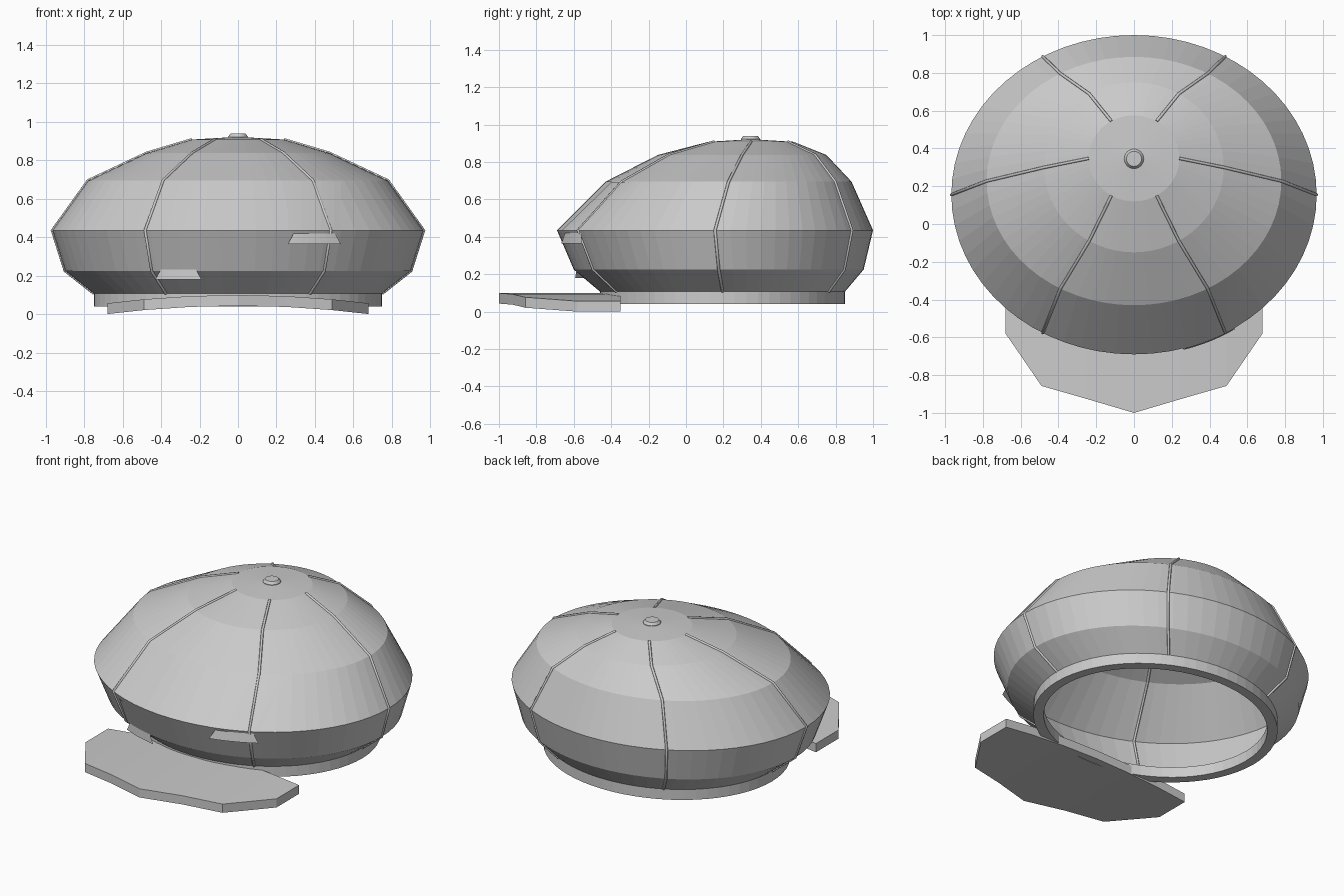
import bpy, bmesh, math

if "Cube" in bpy.data.objects:
    bpy.data.objects.remove(bpy.data.objects["Cube"])

SIDES = 64
grey = bpy.data.materials.new("plain grey cloth")
grey.diffuse_color = (0.6, 0.6, 0.6, 1)
grey.use_nodes = True
grey.node_tree.nodes["Principled BSDF"].inputs["Base Color"].default_value = grey.diffuse_color

# Crown rings: height, half width, front y, back y
RINGS = [(0.107, 0.75, -0.46, 0.85), (0.225, 0.90, -0.60, 0.95),
         (0.435, 0.967, -0.69, 1.0), (0.695, 0.78, -0.43, 0.885),
         (0.838, 0.475, -0.15, 0.75), (0.908, 0.24, 0.12, 0.575)]


def ring_point(ring, a):
    z, rx, y0, y1 = ring
    return (rx * math.cos(a), (y0 + y1) / 2 + (y1 - y0) / 2 * math.sin(a), z)


def add_object(name, bm, recalc=True):
    if recalc:
        bmesh.ops.recalc_face_normals(bm, faces=bm.faces[:])
    me = bpy.data.meshes.new(name)
    bm.to_mesh(me)
    bm.free()
    me.materials.append(grey)
    ob = bpy.data.objects.new(name, me)
    bpy.context.collection.objects.link(ob)
    return ob


def loft(name, rings, tip=None, closed=False, sides=SIDES):
    """Skin a stack of elliptical rings, with an optional apex or closed loop."""
    bm = bmesh.new()
    loops = [[bm.verts.new(ring_point(r, 2 * math.pi * i / sides)) for i in range(sides)]
             for r in rings]
    pairs = list(zip(loops, loops[1:]))
    if closed:
        pairs.append((loops[-1], loops[0]))
    for lo, hi in pairs:
        for i in range(sides):
            j = (i + 1) % sides
            bm.faces.new((lo[i], lo[j], hi[j], hi[i]))
    if tip:
        t = bm.verts.new(tip)
        for i in range(sides):
            bm.faces.new((loops[-1][i], loops[-1][(i + 1) % sides], t))
    return add_object(name, bm, closed)


def front_y(x, z):
    """y of the crown's front surface at x, z."""
    for a, b in zip(RINGS, RINGS[1:]):
        if a[0] <= z <= b[0]:
            t = (z - a[0]) / (b[0] - a[0])
            rx, y0, y1 = (a[k] + (b[k] - a[k]) * t for k in (1, 2, 3))
            return (y0 + y1) / 2 - (y1 - y0) / 2 * math.sqrt(1 - (x / rx) ** 2)


# Hollow crown
loft("crown", RINGS, tip=(0, 0.345, 0.922))

# Head band: closed ring with thickness
loft("head_band", [(0.04, 0.75, -0.46, 0.85), (0.107, 0.75, -0.46, 0.85),
                   (0.107, 0.69, -0.40, 0.79), (0.04, 0.69, -0.40, 0.79)], closed=True)

# Top button
loft("top_button", [(0.905, 0.052, 0.293, 0.397), (0.922, 0.052, 0.293, 0.397),
                    (0.938, 0.04, 0.305, 0.385)], tip=(0, 0.345, 0.938), sides=24)

# Six raised seams
for k in range(6):
    a = k * math.pi / 3
    cu = bpy.data.curves.new("seam", 'CURVE')
    cu.dimensions = '3D'
    cu.bevel_depth = 0.008
    cu.bevel_resolution = 1
    cu.use_fill_caps = True
    sp = cu.splines.new('POLY')
    sp.points.add(len(RINGS) - 1)
    for p, r in zip(sp.points, RINGS):
        p.co = (*ring_point(r, a), 1)
    cu.materials.append(grey)
    ob = bpy.data.objects.new("seam_%d" % (k + 1), cu)
    bpy.context.collection.objects.link(ob)

# Arched brim: columns of x, front y
bm = bmesh.new()
half = [(0.68, -0.58), (0.49, -0.857), (0.25, -0.926)]
cols = [(-x, y) for x, y in half] + [(0, -1.0)] + half[::-1]
rows = []
for x, y in cols:
    z = 0.043 * (1 - (x / 0.68) ** 2)
    rows.append([bm.verts.new(c) for c in ((x, y, z), (x, -0.35, z),
                                           (x, -0.35, z + 0.056), (x, y, z + 0.056))])
for a, b in zip(rows, rows[1:]):
    for i in range(4):
        j = (i + 1) % 4
        bm.faces.new((a[i], a[j], b[j], b[i]))
bm.faces.new(rows[0])
bm.faces.new(rows[-1])
add_object("brim", bm)


# Thin patches following the crown, each with a flared lower lip
def patch(name, x0, x1, z0, z1, lip_top, lip_z, lip_y_at):
    bm = bmesh.new()
    n = 8
    xs = [x0 + (x1 - x0) * i / n for i in range(n + 1)]
    lo = [bm.verts.new((x, front_y(x, z0) - 0.004, z0)) for x in xs]
    hi = [bm.verts.new((x, front_y(x, z1) - 0.004, z1)) for x in xs]
    inset = [x0 + 0.03 + (x1 - x0 - 0.06) * i / n for i in range(n + 1)]
    top = [bm.verts.new((x, front_y(x, lip_top) - 0.002, lip_top)) for x in inset]
    lip = [bm.verts.new((x, front_y(x, lip_y_at) - 0.01, lip_z)) for x in xs]
    for a, b in ((lo, hi), (lip, top)):
        for i in range(n):
            bm.faces.new((a[i], a[i + 1], b[i + 1], b[i]))
    add_object(name, bm, False)


patch("right_patch", 0.26, 0.535, 0.436, 0.69, 0.42, 0.365, 0.43)
patch("left_patch", -0.43, -0.19, 0.226, 0.41, 0.235, 0.18, 0.225)
